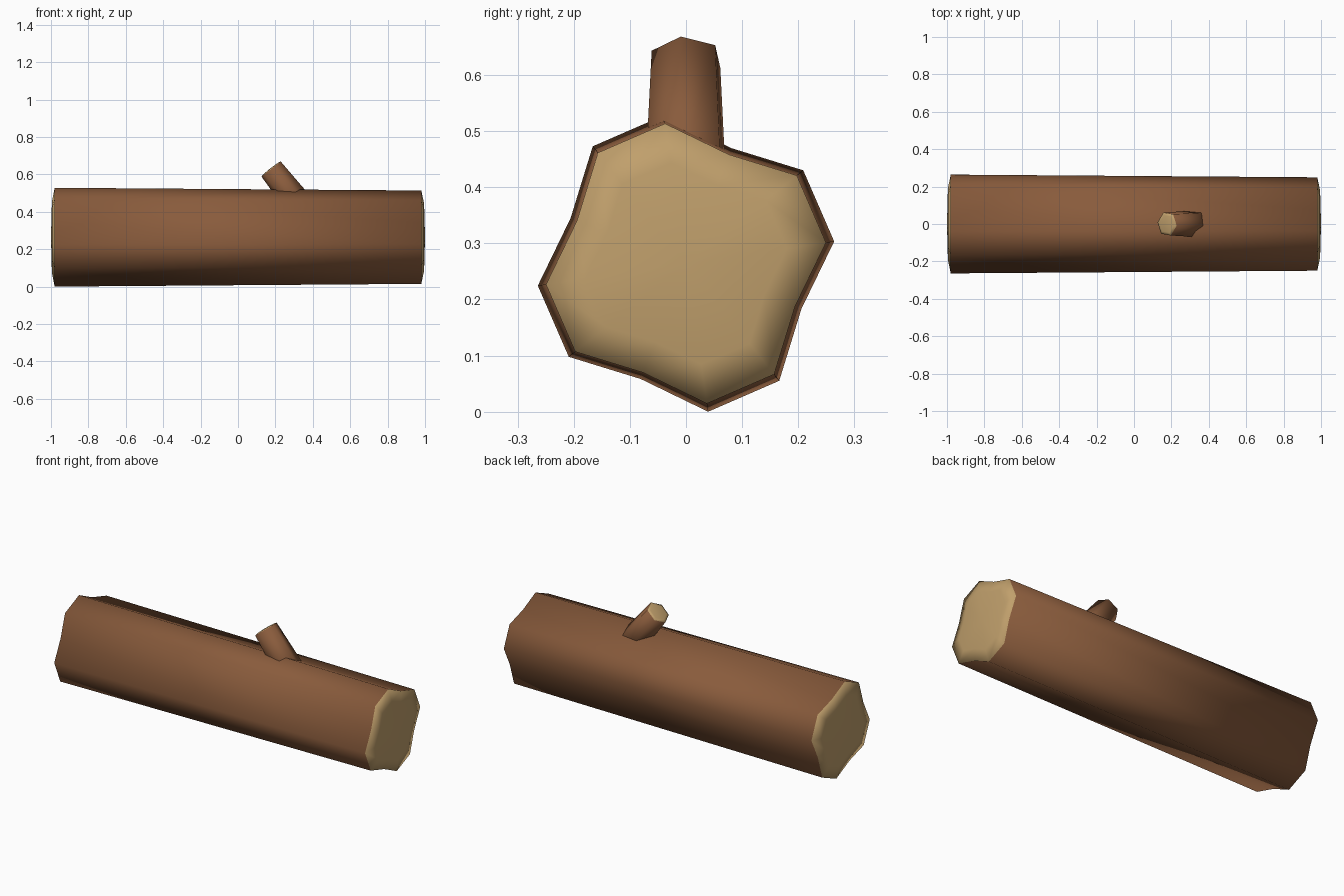
import bpy, bmesh, math
from mathutils import Vector

if "Cube" in bpy.data.objects:
    bpy.data.objects.remove(bpy.data.objects["Cube"])


def material(name, color):
    m = bpy.data.materials.new(name)
    m.diffuse_color = (*color, 1)
    m.use_nodes = True
    m.node_tree.nodes["Principled BSDF"].inputs["Base Color"].default_value = m.diffuse_color
    return m


bark = material("bark", (0.25, 0.105, 0.045))
wood = material("cut_wood", (0.53, 0.35, 0.15))


def loft(name, rings, tips, wood_bands):
    """Skin rings of points, closing each end with a fan to its tip point."""
    bm = bmesh.new()
    loops = [[bm.verts.new(p) for p in r] for r in rings]
    n = len(loops[0])
    for k, (a, b) in enumerate(zip(loops, loops[1:])):
        for i in range(n):
            j = (i + 1) % n
            f = bm.faces.new((a[i], a[j], b[j], b[i]))
            f.material_index = int(k in wood_bands)
    for loop, tip in zip((loops[0], loops[-1]), tips):
        c = bm.verts.new(tip)
        for i in range(n):
            f = bm.faces.new((loop[i], loop[(i + 1) % n], c))
            f.material_index = 1
    for f in bm.faces:
        f.smooth = True
    bmesh.ops.recalc_face_normals(bm, faces=bm.faces)
    me = bpy.data.meshes.new(name)
    bm.to_mesh(me)
    bm.free()
    me.materials.append(bark)
    me.materials.append(wood)
    ob = bpy.data.objects.new(name, me)
    bpy.context.collection.objects.link(ob)
    return ob


# Log: lobed 12-point section, slight taper, softly domed cut ends
CZ = 0.264


def log_ring(x, scale):
    pts = []
    for i in range(12):
        a = math.radians(98.5 + 30 * i)
        r = (0.221 if i % 3 == 2 else 0.267) * scale
        pts.append((x, r * math.cos(a), CZ + r * math.sin(a)))
    return pts


loft("log",
     [log_ring(-0.995, 0.72), log_ring(-0.98, 1.0),
      log_ring(0.98, 0.945), log_ring(0.995, 0.68)],
     [(-1, 0, CZ), (1, 0, CZ)], {0, 2})

# Branch stub: tapered hexagon leaning back along the log
axis = Vector((-0.62, 0, 0.785)).normalized()
side = Vector((axis.z, 0, -axis.x))
tip = Vector((0.177, 0, 0.628))


def stub_ring(depth, radius):
    c = tip - axis * depth
    return [c + radius * (side * math.cos(a) + Vector((0, 1, 0)) * math.sin(a))
            for a in (math.radians(-8 + 60 * i) for i in range(6))]


stub = loft("branch_stub",
            [stub_ring(0.33, 0.08), stub_ring(0.0, 0.066), stub_ring(-0.004, 0.05)],
            [tip - axis * 0.33, tip + axis * 0.006], {1})
